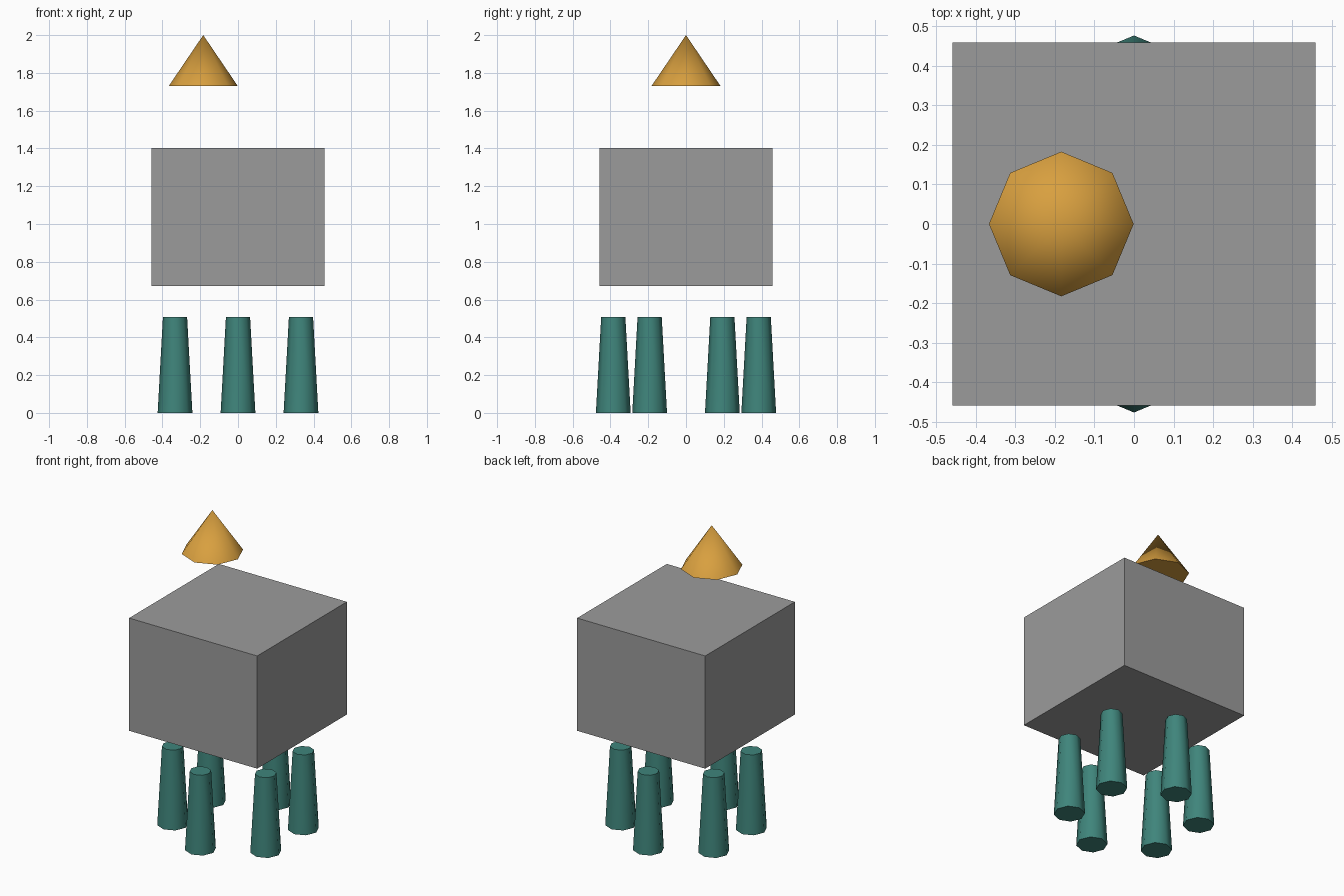
import bpy, math

if "Cube" in bpy.data.objects:
    bpy.data.objects.remove(bpy.data.objects["Cube"])


def material(name, rgb):
    m = bpy.data.materials.new(name)
    m.diffuse_color = (*rgb, 1.0)
    m.use_nodes = True
    m.node_tree.nodes["Principled BSDF"].inputs["Base Color"].default_value = m.diffuse_color
    return m


GREY = material("grey", (0.33, 0.33, 0.33))
TEAL = material("teal", (0.05, 0.235, 0.20))
ORANGE = material("orange", (0.69, 0.35, 0.05))


def frustum(name, x, y, z0, z1, r0, r1, mat):
    """Eight-sided tapered solid with smooth sides and crisp ends."""
    bpy.ops.mesh.primitive_cone_add(vertices=8, radius1=r0, radius2=r1, depth=z1 - z0,
                                    location=(x, y, (z0 + z1) / 2))
    ob = bpy.context.object
    ob.name = name
    ob.data.materials.append(mat)
    bpy.ops.object.shade_smooth_by_angle(angle=math.radians(50))
    return ob


# Body block
bpy.ops.mesh.primitive_cube_add(size=1, location=(0, 0, 1.037))
body = bpy.context.object
body.name = "body"
body.scale = (0.918, 0.918, 0.73)
body.data.materials.append(GREY)

# Six legs in a ring
for i in range(6):
    a = math.radians(30 + 60 * i)
    frustum(f"leg_{i + 1}", 0.385 * math.cos(a), 0.385 * math.sin(a),
            0.0, 0.507, 0.092, 0.064, TEAL)

# Floating pointed cap
frustum("cone_top", -0.184, 0.0, 1.73, 2.0, 0.183, 0.0, ORANGE)
